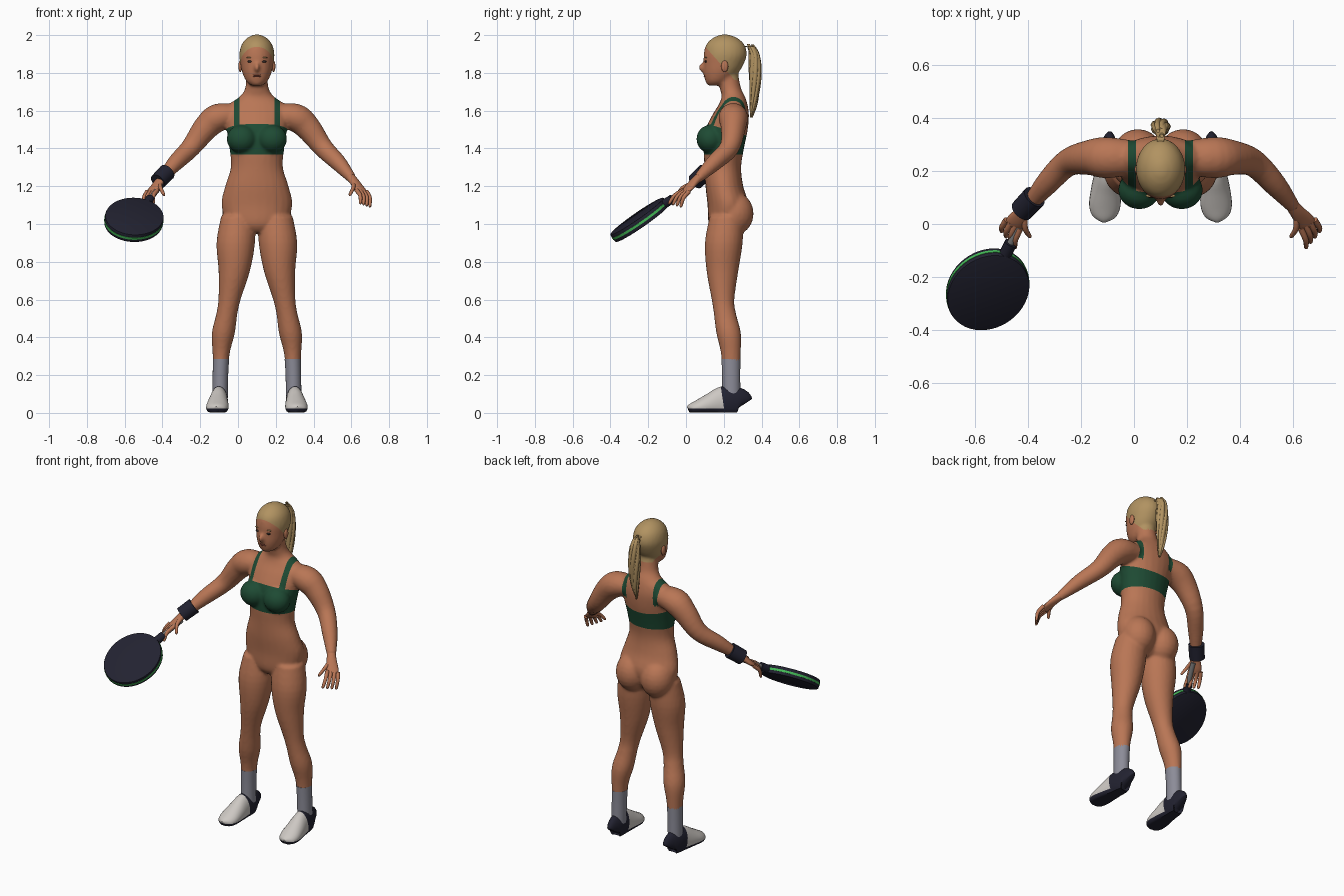
import bpy, bmesh, math
from mathutils import Vector, Matrix

if "Cube" in bpy.data.objects:
    bpy.data.objects.remove(bpy.data.objects["Cube"])

CX = 0.1  # the body's own centre line


def material(name, r, g, b):
    m = bpy.data.materials.new(name)
    m.use_nodes = True
    m.diffuse_color = (r, g, b, 1)
    node = m.node_tree.nodes["Principled BSDF"]
    node.inputs["Base Color"].default_value = (r, g, b, 1)
    node.inputs["Roughness"].default_value = 0.8
    return m


skin = material("skin", 0.485, 0.181, 0.091)
blonde = material("blonde hair", 0.44, 0.29, 0.12)
green = material("dark green fabric", 0.013, 0.07, 0.034)
navy = material("navy", 0.016, 0.016, 0.03)
grey = material("sock grey", 0.262, 0.262, 0.314)
white = material("shoe white", 0.61, 0.578, 0.546)
lime = material("lime stripe", 0.06, 0.51, 0.1)
metal = material("shaft grey", 0.22, 0.22, 0.22)
lip = material("lip brown", 0.26, 0.07, 0.045)
dark = material("eye dark", 0.03, 0.022, 0.02)


def loft(bm, pts, flat=True, n=24, sub=4):
    """Skin smooth elliptical rings (x, y, z, ra, rb), level or square to the path."""
    P = [Vector(p) for p in pts]
    rows = []
    for i in range(len(P) - 1):
        a, b, c, d = P[max(i - 1, 0)], P[i], P[i + 1], P[min(i + 2, len(P) - 1)]
        for k in range(sub):
            t = k / sub
            rows.append(b + (c - a) * t / 2 + (2 * a - 5 * b + 4 * c - d) * t * t / 2
                        + (3 * b - a - 3 * c + d) * t ** 3 / 2)
    rows.append(P[-1])
    rings = []
    for i, r in enumerate(rows):
        u, v = Vector((1, 0, 0)), Vector((0, 1, 0))
        if not flat:
            lo, hi = rows[max(i - 1, 0)], rows[min(i + 1, len(rows) - 1)]
            t = (Vector(hi[:3]) - Vector(lo[:3])).normalized()
            u = t.cross(Vector((0, 0, 1))).normalized()
            v = u.cross(t)
        angles = [math.tau * j / n for j in range(n)]
        rings.append([bm.verts.new(Vector(r[:3]) + u * r[3] * math.cos(a) + v * r[4] * math.sin(a))
                      for a in angles])
    for p, q in zip(rings, rings[1:]):
        for j in range(n):
            bm.faces.new((p[j], p[(j + 1) % n], q[(j + 1) % n], q[j]))
    bm.faces.new(rings[0])
    bm.faces.new(rings[-1])


def ball(bm, loc, size, n=24):
    bmesh.ops.create_uvsphere(bm, u_segments=n, v_segments=n // 2, radius=1,
                              matrix=Matrix.Translation(loc) @ Matrix.Diagonal((*size, 1)))


def cut(bm, co, no, low=-1.0):
    faces = [f for f in bm.faces if f.calc_center_median().z > low]
    geom = faces + list({e for f in faces for e in f.edges}) + list({v for f in faces for v in f.verts})
    bmesh.ops.bisect_plane(bm, geom=geom, plane_co=co, plane_no=no, dist=1e-5)


def finish(name, bm, *mats, angle=50):
    bmesh.ops.recalc_face_normals(bm, faces=bm.faces[:])
    me = bpy.data.meshes.new(name)
    bm.to_mesh(me)
    bm.free()
    ob = bpy.data.objects.new(name, me)
    bpy.context.collection.objects.link(ob)
    for m in mats:
        me.materials.append(m)
    bpy.ops.object.select_all(action='DESELECT')
    ob.select_set(True)
    bpy.context.view_layer.objects.active = ob
    bpy.ops.object.shade_smooth_by_angle(angle=math.radians(angle))
    return ob


def side(s, pts):
    """Place points measured outward from the centre line on side s."""
    return [(CX + s * p[0], *p[1:]) for p in pts]


# Body: torso, head and limbs fused into one smooth skin
bm = bmesh.new()
torso = [(.955, .2, .05, .05), (1.0, .21, .15, .09), (1.1, .222, .188, .108), (1.2, .203, .168, .1),
         (1.3, .195, .138, .097), (1.4, .2, .145, .107), (1.5, .215, .16, .112), (1.58, .237, .17, .096),
         (1.635, .25, .145, .075), (1.675, .25, .09, .062), (1.72, .235, .062, .056), (1.8, .22, .055, .055)]
head = [(1.733, .16, .03, .045), (1.755, .165, .056, .062), (1.8, .185, .077, .092), (1.85, .2, .088, .107),
        (1.9, .208, .093, .114), (1.95, .208, .081, .101), (1.985, .207, .052, .064), (2.003, .205, .015, .02)]
for rings in (torso, head):
    loft(bm, [(CX, y, z, rx, ry) for z, y, rx, ry in rings])
ball(bm, (CX, .096, 1.828), (.015, .031, .026))
for s in (-1, 1):
    loft(bm, side(s, [(.1, .215, 1.04, .09, .09), (.112, .2, .9, .102, .1), (.12, .193, .75, .083, .084),
                      (.145, .196, .6, .059, .06), (.16, .207, .52, .056, .059), (.178, .226, .42, .061, .065),
                      (.19, .238, .3, .044, .051), (.194, .24, .1, .035, .042)]))
    loft(bm, side(s, [(.08, .25, 1.58, .06, .05), (.2, .25, 1.565, .078, .074), (.27, .25, 1.51, .066, .068),
                      (.35, .23, 1.405, .052, .053), (.43, .15, 1.325, .044, .044),
                      (.495, .072, 1.25, .028, .028), (.505, .06, 1.24, .024, .024)]), flat=False)
    ball(bm, (CX + s * .08, .128, 1.45), (.08, .073, .075))
    ball(bm, (CX + s * .085, .255, 1.055), (.098, .103, .115))
body = finish("body", bm, skin, green, blonde)
rm = body.modifiers.new("fuse", 'REMESH')
rm.mode, rm.voxel_size = 'VOXEL', 0.009
sm = body.modifiers.new("soften", 'SMOOTH')
sm.factor, sm.iterations = 0.5, 5
for m in ("fuse", "soften"):
    bpy.ops.object.modifier_apply(modifier=m)

# Halter top and hair: clean cuts across the skin, coloured by region
bm = bmesh.new()
bm.from_mesh(body.data)
top_co, top_no = Vector((CX, .08, 1.54)), Vector((0, .3, 1))
hair_co, hair_no = Vector((CX, .11, 1.93)), Vector((0, .75, .66))
cut(bm, (0, 0, 1.367), (0, 0, 1), 1.3)
cut(bm, top_co, top_no, 1.3)
cut(bm, hair_co, hair_no, 1.72)
for dx in (-.122, -.092, .092, .122):
    cut(bm, (CX + dx, 0, 0), (1, 0, 0), 1.4)
for f in bm.faces:
    c = f.calc_center_median()
    dx = abs(c.x - CX)
    f.smooth = True
    f.material_index = 0
    above = (c - top_co).dot(top_no) > 0
    band = c.z > 1.367 and not above and dx < .172
    strap = above and .092 < dx < .122 and c.z < 1.72 and (c.y < .25 or c.z > 1.53)
    if band or strap:
        f.material_index = 1
    elif c.z > 1.765 and (c - hair_co).dot(hair_no) > 0:
        f.material_index = 2
bm.to_mesh(body.data)
bm.free()

# Face details and ears
for s, label in ((-1, "right"), (1, "left")):
    for part, mat, loc, size in (("eye", dark, (.036, .105, 1.86), (.015, .007, .006)),
                                 ("brow", blonde, (.037, .106, 1.881), (.019, .006, .003)),
                                 ("ear", skin, (.088, .205, 1.835), (.01, .019, .031))):
        bm = bmesh.new()
        ball(bm, (CX + s * loc[0], *loc[1:]), size, 16)
        finish(label + "_" + part, bm, mat)
bm = bmesh.new()
for z in (1.782, 1.79):
    ball(bm, (CX, .102, z), (.022, .009, .005), 16)
finish("lips", bm, lip)

# Ponytail made of a core and overlapping strands
bm = bmesh.new()
tail = [(.3, 1.935, .012), (.342, 1.94, .018), (.36, 1.9, .027), (.366, 1.82, .033),
        (.365, 1.73, .029), (.358, 1.64, .02), (.345, 1.57, .006)]
loft(bm, [(CX, y, z, r, r * .9) for y, z, r in tail], n=16)
for k in range(7):
    a = math.tau * k / 7
    loft(bm, [(CX + r * .75 * math.cos(a + z * 4), y + r * .65 * math.sin(a + z * 4),
               z + .012 * math.sin(k * 2), r * .42, r * .42) for y, z, r in tail[1:]], n=8)
finish("ponytail", bm, blonde)

for s, label in ((-1, "right"), (1, "left")):
    # Hand: palm, four fingers and a thumb
    bm = bmesh.new()
    loft(bm, side(s, [(.49, .078, 1.255, .024, .024), (.515, .045, 1.225, .028, .02),
                      (.545, .01, 1.185, .035, .015), (.557, -.007, 1.168, .03, .01)]), flat=False, n=16)
    root_a, root_b = Vector((.528, -.016, 1.178)), Vector((.58, .016, 1.172))
    tip_a, tip_b = Vector((.55, -.093, 1.108)), Vector((.6, -.03, 1.09))
    fingers = [(root_a.lerp(root_b, k / 3), tip_a.lerp(tip_b, k / 3)) for k in range(4)]
    fingers.append((Vector((.512, .03, 1.215)), Vector((.492, -.052, 1.152))))
    for a, b in fingers:
        mid = a.lerp(b, .5) + Vector((.008, -.006, .008))
        loft(bm, side(s, [(*a, .012, .012), (*mid, .0105, .0105), (*a.lerp(b, .92), .008, .008),
                          (*b, .003, .003)]), flat=False, n=10)
    finish(label + "_hand", bm, skin)

    # Sock
    bm = bmesh.new()
    loft(bm, side(s, [(.19, .238, .285, .043, .05), (.193, .239, .2, .041, .048), (.195, .24, .08, .041, .048)]))
    finish(label + "_sock", bm, grey)

    # Shoe: white upper, navy heel and sole
    bm = bmesh.new()
    shoe = [(.297, .02, .1), (.285, .036, .128), (.24, .045, .142), (.19, .048, .138), (.13, .056, .105),
            (.07, .059, .072), (.03, .045, .05), (.014, .015, .035)]
    loft(bm, side(s, [(.215 - y * .07, y, h * .4, w, h * .6) for y, w, h in shoe]), flat=False)
    for v in bm.verts:
        v.co.z = max(v.co.z, .003)
    cut(bm, (0, 0, .022), (0, 0, 1))
    cut(bm, (0, .205, 0), (0, 1, .15))
    for f in bm.faces:
        c = f.calc_center_median()
        f.material_index = int(c.z < .022 or c.y - .205 + .15 * c.z > 0)
    finish(label + "_shoe", bm, white, navy)

# Wristband
bm = bmesh.new()
loft(bm, [(-.375, .102, 1.275, .046, .046), (-.424, .05, 1.225, .044, .044)], flat=False, sub=1)
finish("wristband", bm, navy, angle=35)

# Paddle: oval head with a bright rim stripe, collar and shaft
along = Vector((-.39, -.78, -.5)).normalized()
normal = Vector((.12, -.56, .82))
normal = (normal - along * normal.dot(along)).normalized()
across = along.cross(normal)
centre = Vector((-.551, -.246, 1.022))


def oval(name, mat, scale, depth, bevel):
    m = Matrix((across * .152 * scale, along * .176 * scale, normal * depth)).transposed().to_4x4()
    bm = bmesh.new()
    bmesh.ops.create_cone(bm, cap_ends=True, segments=48, radius1=1, radius2=1, depth=1,
                          matrix=Matrix.Translation(centre) @ m)
    if bevel:
        rim = [e for e in bm.edges if any(len(f.verts) > 4 for f in e.link_faces)]
        bmesh.ops.bevel(bm, geom=rim, offset=bevel, segments=2, affect='EDGES', profile=.5)
    finish(name, bm, mat, angle=35)


oval("paddle_head", navy, 1, .05, .006)
oval("paddle_stripe", lime, 1.012, .013, 0)
for name, mat, start, end, r in (("paddle_collar", navy, -.225, -.165, .024),
                                 ("paddle_shaft", metal, -.36, -.2, .014)):
    bm = bmesh.new()
    loft(bm, [(*(centre + along * d), r, r) for d in (start, end)], flat=False, n=16, sub=1)
    finish(name, bm, mat, angle=35)
